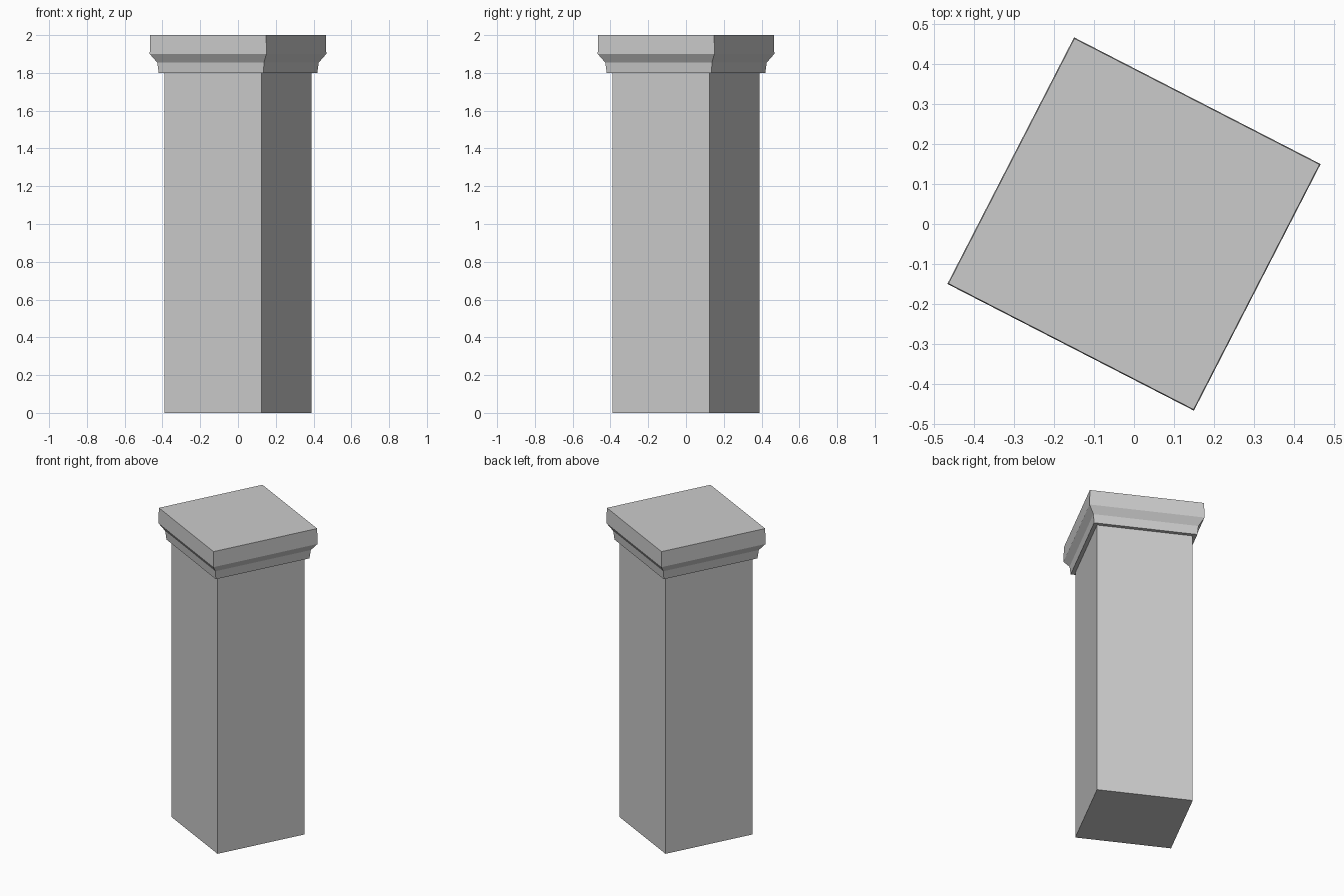
import bpy, bmesh
from math import cos, sin, pi, radians

cube = bpy.data.objects.get("Cube")
if cube:
    bpy.data.objects.remove(cube, do_unlink=True)

TURN = radians(17.8)  # direction of the first corner

stone = bpy.data.materials.new("grey stone")
stone.use_nodes = True
grey = (0.6, 0.6, 0.6, 1.0)
stone.diffuse_color = grey
stone.node_tree.nodes["Principled BSDF"].inputs["Base Color"].default_value = grey


def square_loft(name, profile):
    """Loft a turned square through (corner radius, height) pairs and cap both ends."""
    bm = bmesh.new()
    rings = [[bm.verts.new((r * cos(TURN + k * pi / 2), r * sin(TURN + k * pi / 2), z))
              for k in range(4)] for r, z in profile]
    for low, high in zip(rings, rings[1:]):
        for k in range(4):
            n = (k + 1) % 4
            bm.faces.new((low[k], low[n], high[n], high[k]))
    bm.faces.new(rings[0][::-1])
    bm.faces.new(rings[-1])
    mesh = bpy.data.meshes.new(name)
    bm.to_mesh(mesh)
    bm.free()
    mesh.materials.append(stone)
    obj = bpy.data.objects.new(name, mesh)
    bpy.context.collection.objects.link(obj)
    return obj


# Plain square shaft
square_loft("pillar_shaft", [(0.409, 0.0), (0.409, 1.8)])

# Moulded capital: lower band, flare, top slab
square_loft("pillar_capital", [(0.441, 1.8), (0.449, 1.855), (0.491, 1.9), (0.488, 2.0)])
